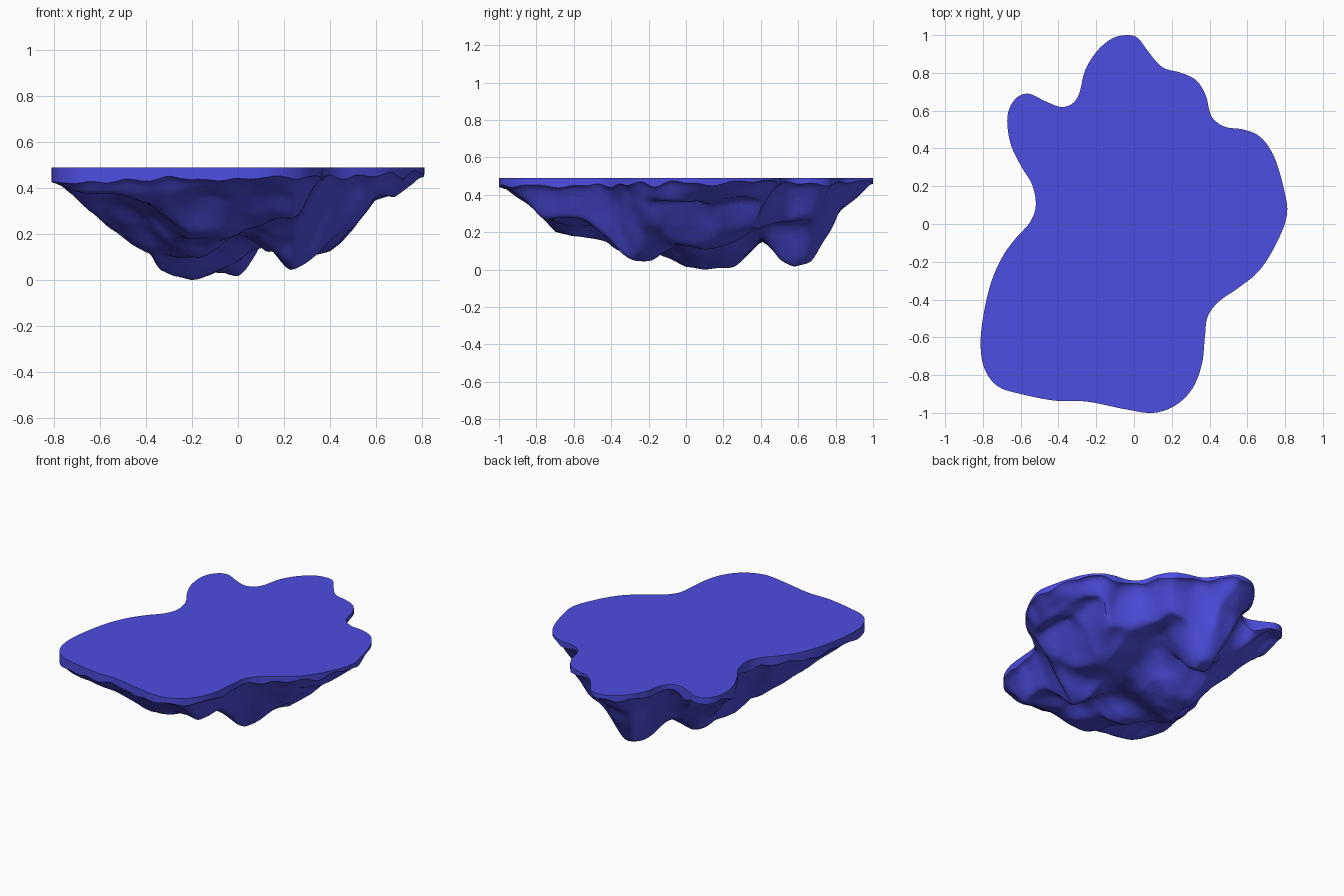
import bpy, bmesh, math
from mathutils import Vector, noise, kdtree

if "Cube" in bpy.data.objects:
    bpy.data.objects.remove(bpy.data.objects["Cube"])

TOP = 0.49
CENTRE = Vector((-0.1, 0.0))
RINGS = 60

# Shoreline seen from above, counter-clockwise
SHORE = [(-.04, 1), (-.12, .98), (-.2, .91), (-.26, .81), (-.29, .69), (-.33, .635),
         (-.39, .62), (-.47, .65), (-.56, .69), (-.63, .66), (-.67, .57), (-.655, .43),
         (-.6, .31), (-.54, .21), (-.52, .1), (-.55, .01), (-.63, -.08), (-.7, -.18),
         (-.76, -.32), (-.8, -.5), (-.812, -.65), (-.79, -.77), (-.72, -.86), (-.6, -.9),
         (-.42, -.935), (-.25, -.94), (-.05, -.98), (.1, -1), (.22, -.96), (.31, -.87),
         (.36, -.74), (.375, -.6), (.39, -.49), (.45, -.41), (.55, -.34), (.66, -.25),
         (.75, -.11), (.81, .05), (.79, .2), (.74, .36), (.67, .46), (.58, .5),
         (.48, .515), (.41, .57), (.38, .68), (.33, .76), (.25, .8), (.15, .83),
         (.07, .92), (.02, .985)]

# Underside silhouettes: (x, z) from the front and (y, z) from the right
FRONT = [(-.82, .41), (-.75, .39), (-.6, .26), (-.5, .19), (-.38, .13), (-.34, .05),
         (-.2, 0), (-.06, .04), (0, .02), (.15, .12), (.23, .05), (.4, .13),
         (.5, .23), (.6, .37), (.68, .37), (.82, .45)]
SIDE = [(-1, .45), (-.85, .36), (-.7, .22), (-.6, .18), (-.42, .16), (-.35, .09),
        (-.27, .05), (-.1, .07), (0, .02), (.1, 0), (.28, .005), (.4, .16),
        (.5, .06), (.58, .02), (.7, .06), (.77, .2), (.82, .32), (1, .46)]

# Hanging lobes (negative) and shallow shelves (positive): x, y, spread, height
LOBES = [(-.21, .14, .19, -.3), (-.05, .59, .11, -.29), (.23, -.27, .12, -.22),
         (-.15, -.6, .13, -.14), (.36, .1, .19, -.15), (-.45, -.13, .14, -.12),
         (-.2, -.33, .12, -.14), (-.6, .6, .13, .2), (-.62, -.65, .21, .14)]


def catmull(points, steps):
    out, n = [], len(points)
    for i in range(n):
        a, b, c, d = (Vector(points[(i + k) % n]) for k in (-1, 0, 1, 2))
        for s in range(steps):
            t = s / steps
            out.append(0.5 * (2 * b + (c - a) * t + (2 * a - 5 * b + 4 * c - d) * t**2
                              + (3 * b - a - 3 * c + d) * t**3))
    return out


def lookup(table, v):
    for (a, za), (b, zb) in zip(table, table[1:]):
        if v <= b:
            return za + (zb - za) * max(0, (v - a) / (b - a))
    return table[-1][1]


def smooth_max(values, k=70):
    m = max(values)
    return m + math.log(sum(math.exp(k * (v - m)) for v in values)) / k


shore = catmull(SHORE, 5)
tree = kdtree.KDTree(len(shore))
for i, p in enumerate(shore):
    tree.insert((p.x, p.y, 0), i)
tree.balance()


def underside(x, y):
    d = tree.find((x, y, 0))[2]
    rim = 0.445 + 0.02 * x + 0.01 * y + 0.04 * noise.noise(Vector((x * 8, y * 8, 3)))
    lobe = 0.28 + sum(h * math.exp(-((x - a)**2 + (y - b)**2) / (2 * s * s))
                      for a, b, s, h in LOBES)
    # The rock starts nearly flat under the bank, then drops away
    wall = rim - 2.4 * d * d / (d + 0.06)
    z = smooth_max([lookup(FRONT, x), lookup(SIDE, y), lobe, wall])
    # Soft rocky folds
    fade = min(1, d / 0.12)
    fold = abs(noise.noise(Vector((x * 3.5, y * 3.5, z * 2 + 7)))) - 0.2
    z += fade * (0.04 * fold + 0.014 * noise.noise(Vector((x * 9, y * 9, z * 5))))
    return min(z, rim + 0.01, 0.475)


# Concentric rings of the underside, from shoreline to centre
rings = []
for r in range(RINGS):
    t = 1 - r / RINGS
    ring = [CENTRE + (p - CENTRE) * t for p in shore]
    rings.append([Vector((p.x, p.y, underside(p.x, p.y))) for p in ring])
tip = Vector((CENTRE.x, CENTRE.y, underside(*CENTRE)))

# Stretch the depth below the bank so the lowest lobe touches the ground
low = min(v.z for ring in rings for v in ring)
for v in [v for ring in rings for v in ring] + [tip]:
    if v.z < 0.4:
        v.z = 0.4 - (0.4 - v.z) * 0.4 / (0.4 - low)

# Island: flat top, thin vertical bank, lumpy rock below
bm = bmesh.new()
loops = [[bm.verts.new((p.x, p.y, TOP)) for p in shore]]
loops += [[bm.verts.new(v) for v in ring] for ring in rings]
n = len(shore)
bm.faces.new(loops[0])
for a, b in zip(loops, loops[1:]):
    for i in range(n):
        j = (i + 1) % n
        bm.faces.new((a[i], b[i], b[j], a[j]))
end = bm.verts.new(tip)
for i in range(n):
    bm.faces.new((loops[-1][i], end, loops[-1][(i + 1) % n]))
bmesh.ops.recalc_face_normals(bm, faces=bm.faces)
mesh = bpy.data.meshes.new("floating_island")
bm.to_mesh(mesh)
bm.free()

mat = bpy.data.materials.new("island_blue")
mat.diffuse_color = (0.075, 0.075, 0.75, 1)
mat.use_nodes = True
mat.node_tree.nodes["Principled BSDF"].inputs["Base Color"].default_value = mat.diffuse_color
mesh.materials.append(mat)
island = bpy.data.objects.new("floating_island", mesh)
bpy.context.collection.objects.link(island)
bpy.context.view_layer.objects.active = island
island.select_set(True)
bpy.ops.object.shade_smooth_by_angle(angle=math.radians(40))
